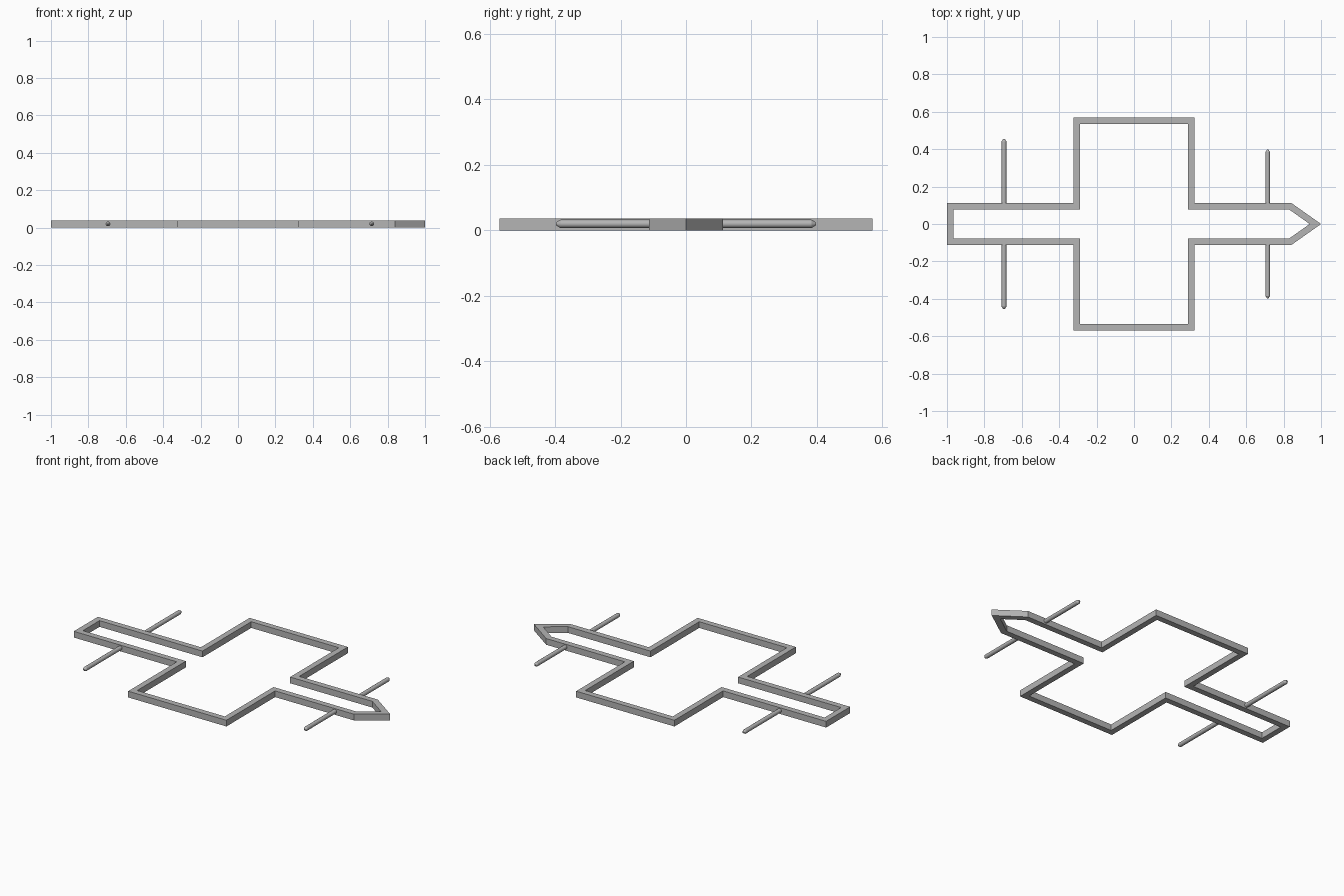
import bpy, bmesh, math
from mathutils import Vector

cube = bpy.data.objects.get("Cube")
if cube:
    bpy.data.objects.remove(cube, do_unlink=True)

GREY = (0.46, 0.46, 0.46, 1)
grey = bpy.data.materials.new("plain grey")
grey.use_nodes = True
grey.diffuse_color = GREY
grey.node_tree.nodes["Principled BSDF"].inputs["Base Color"].default_value = GREY

HEIGHT, WALL = 0.037, 0.035


def finish(name, bm):
    bmesh.ops.recalc_face_normals(bm, faces=bm.faces)
    mesh = bpy.data.meshes.new(name)
    bm.to_mesh(mesh)
    bm.free()
    mesh.materials.append(grey)
    obj = bpy.data.objects.new(name, mesh)
    bpy.context.collection.objects.link(obj)
    return obj


def inset(loop, width):
    """Mitred inward offset of a counter-clockwise outline."""
    result = []
    for i, p in enumerate(loop):
        a = (p - loop[i - 1]).normalized()
        b = (loop[(i + 1) % len(loop)] - p).normalized()
        na, nb = Vector((-a.y, a.x)), Vector((-b.y, b.x))
        result.append(p + (na + nb) * width / (1 + na.dot(nb)))
    return result


# Outline frame: front half of the outline, mirrored to the back
half = [(-1, -0.113), (-0.323, -0.113), (-0.323, -0.57), (0.323, -0.57),
        (0.323, -0.113), (0.84, -0.113)]
outer = [Vector(p) for p in half + [(1, 0)] + [(x, -y) for x, y in reversed(half)]]
inner = inset(outer, WALL)
bm = bmesh.new()
rings = [[bm.verts.new((p.x, p.y, z)) for p in loop]
         for loop, z in ((outer, 0), (outer, HEIGHT), (inner, HEIGHT), (inner, 0))]
n = len(outer)
for r in range(4):
    a, b = rings[r], rings[(r + 1) % 4]
    for i in range(n):
        j = (i + 1) % n
        bm.faces.new((a[i], a[j], b[j], b[i]))
finish("outline_frame", bm)


# Side rods with tapered tips
def rod(name, x, side, reach, sides=16, radius=0.0125):
    bm = bmesh.new()
    rings = []
    for y, r in ((0.09, radius), (reach - 0.013, radius), (reach, radius * 0.35)):
        rings.append([bm.verts.new((x + r * math.cos(t), side * y, 0.02 + r * math.sin(t)))
                      for t in (math.tau * k / sides for k in range(sides))])
    for a, b in zip(rings, rings[1:]):
        for i in range(sides):
            j = (i + 1) % sides
            bm.faces.new((a[i], a[j], b[j], b[i]))
    bm.faces.new(rings[0])
    bm.faces.new(rings[-1])
    obj = finish(name, bm)
    bpy.ops.object.select_all(action="DESELECT")
    obj.select_set(True)
    bpy.context.view_layer.objects.active = obj
    bpy.ops.object.shade_smooth_by_angle(angle=math.radians(30))


for end, x, reach in (("square_end", -0.695, 0.455), ("pointed_end", 0.715, 0.397)):
    for label, side in (("front", -1), ("back", 1)):
        rod(f"{end}_{label}_rod", x, side, reach)
